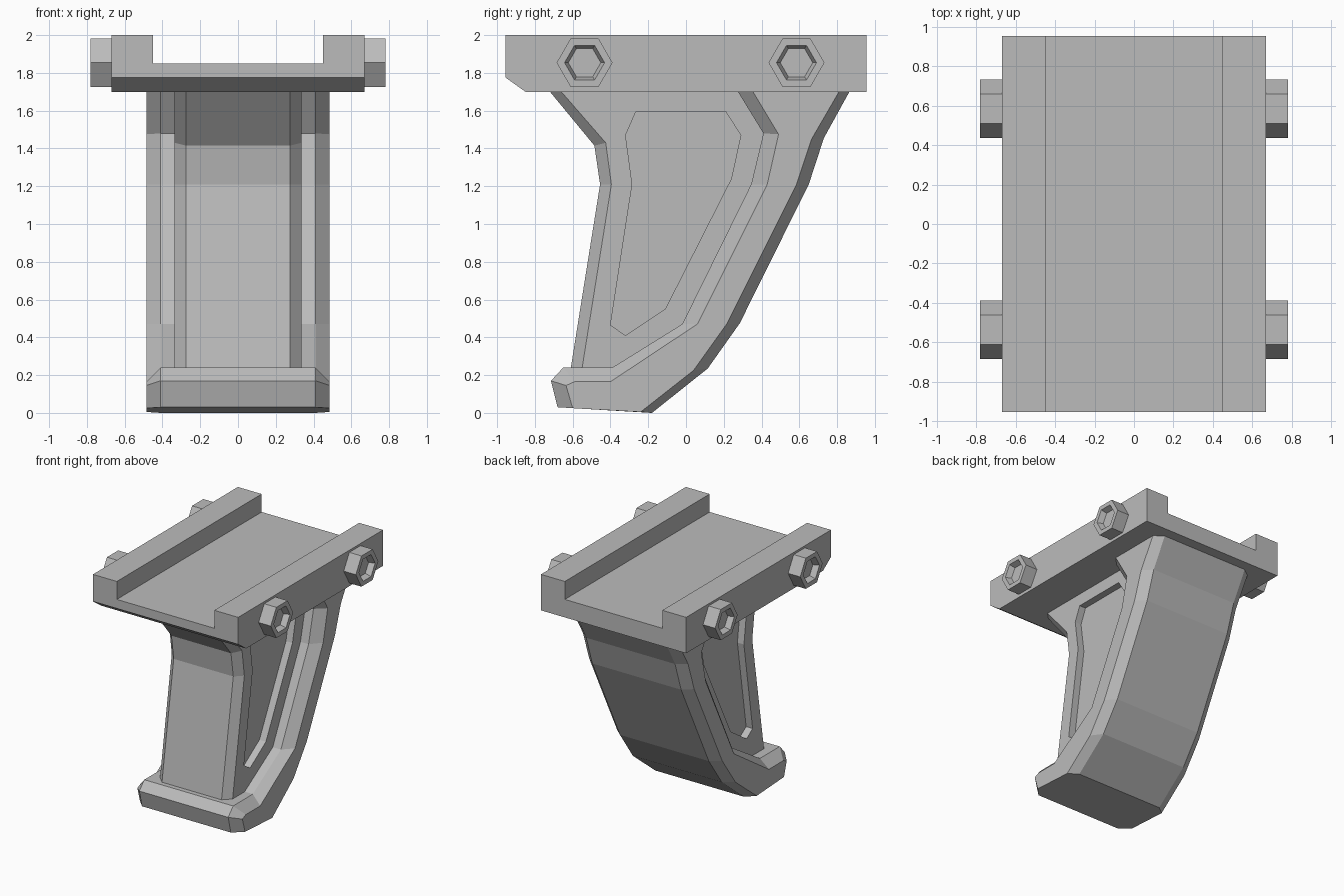
import bpy
import bmesh
from math import sin, cos, pi

cube = bpy.data.objects.get("Cube")
if cube:
    bpy.data.objects.remove(cube, do_unlink=True)

grey = bpy.data.materials.new("plain grey")
grey.use_nodes = True
grey.diffuse_color = (0.5, 0.5, 0.5, 1)
grey.node_tree.nodes["Principled BSDF"].inputs["Base Color"].default_value = grey.diffuse_color


def loft(name, rings):
    """Skin matching rings of points and cap both ends."""
    bm = bmesh.new()
    loops = [[bm.verts.new(p) for p in ring] for ring in rings]
    n = len(loops[0])
    for a, b in zip(loops, loops[1:]):
        for i in range(n):
            j = (i + 1) % n
            bm.faces.new((a[i], a[j], b[j], b[i]))
    bm.faces.new(loops[0][::-1])
    bm.faces.new(loops[-1])
    bmesh.ops.recalc_face_normals(bm, faces=bm.faces[:])
    mesh = bpy.data.meshes.new(name)
    bm.to_mesh(mesh)
    bm.free()
    mesh.materials.append(grey)
    obj = bpy.data.objects.new(name, mesh)
    bpy.context.collection.objects.link(obj)
    return obj


def at_x(x, profile):
    return [(x, y, z) for y, z in profile]


def chamfered(name, middle, side, x_mid, x_side):
    """Prism across x whose edges slope from the middle to the side outline."""
    return loft(name, [at_x(-x_side, side), at_x(-x_mid, middle),
                       at_x(x_mid, middle), at_x(x_side, side)])


# Channel mount on top, with a sloped lower front edge
def channel(y, bottom):
    half = [(0.67, bottom), (0.67, 2.0), (0.45, 2.0), (0.45, 1.85)]
    return [(x, y, z) for x, z in half] + [(-x, y, z) for x, z in half[::-1]]


loft("channel_mount", [channel(-0.955, 1.775), channel(-0.85, 1.70), channel(0.955, 1.70)])

# Wide curved spine running down the back and into the toe
spine_mid = [(0.865, 1.70), (0.73, 1.455), (0.65, 1.21), (0.285, 0.475), (0.115, 0.235),
             (-0.18, 0.0), (-0.68, 0.03), (-0.715, 0.17), (-0.65, 0.24), (-0.39, 0.24),
             (-0.02, 0.47), (0.345, 1.21), (0.41, 1.48), (0.275, 1.70)]
spine_side = [(0.81, 1.70), (0.665, 1.45), (0.585, 1.21), (0.215, 0.47), (0.04, 0.225),
              (-0.24, 0.005), (-0.60, 0.025), (-0.635, 0.145), (-0.59, 0.165), (-0.40, 0.165),
              (0.06, 0.47), (0.43, 1.21), (0.49, 1.475), (0.355, 1.70)]
chamfered("grip_spine", spine_mid, spine_side, 0.41, 0.485)

# Narrow grip core with bevelled front edges
back = [(-0.25, 0.20), (0.10, 0.50), (0.50, 1.21), (0.55, 1.46), (0.50, 1.70)]
core_mid = [(-0.72, 1.70), (-0.485, 1.415), (-0.455, 1.21), (-0.616, 0.20)] + back
core_side = [(-0.66, 1.70), (-0.425, 1.43), (-0.395, 1.21), (-0.556, 0.20)] + back
core = chamfered("grip_core", core_mid, core_side, 0.275, 0.335)

# Recessed panel on each side of the core
panel = [(-0.265, 1.595), (0.21, 1.595), (0.29, 1.47), (0.24, 1.24), (-0.11, 0.55),
         (-0.32, 0.41), (-0.40, 0.465), (-0.285, 1.21), (-0.32, 1.47)]
bpy.context.view_layer.objects.active = core
for s in (-1, 1):
    cutter = loft("panel_cutter", [at_x(s * 0.275, panel), at_x(s * 0.5, panel)])
    cutter.hide_render = True
    cut = core.modifiers.new("panel", "BOOLEAN")
    cut.operation = "DIFFERENCE"
    cut.solver = "EXACT"
    cut.object = cutter
    bpy.ops.object.modifier_apply(modifier=cut.name)
    bpy.data.objects.remove(cutter, do_unlink=True)


# Hex bolts with tapered sockets
def hexagon(x, r, y):
    return [(x, y + r * cos(k * pi / 3), 1.854 + r * sin(k * pi / 3)) for k in range(6)]


for s, side in ((1, "left"), (-1, "right")):
    for y, end in ((-0.537, "front"), (0.585, "back")):
        loft(f"{side}_{end}_bolt", [hexagon(s * x, r, y) for x, r in
                                    ((0.66, 0.148), (0.782, 0.148), (0.782, 0.106), (0.735, 0.086))])
